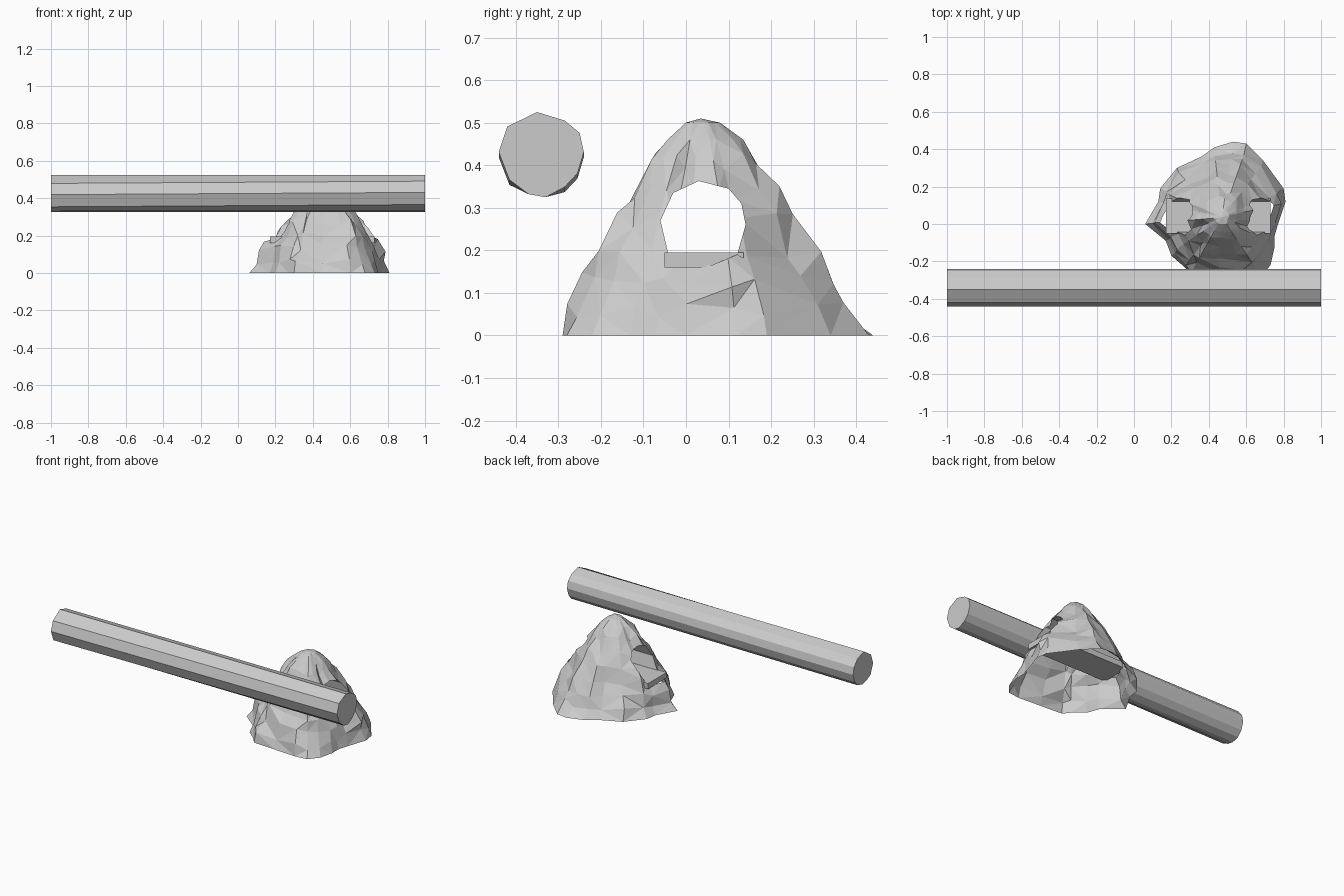
import bpy, bmesh, random
from mathutils import Vector

if "Cube" in bpy.data.objects:
    bpy.data.objects.remove(bpy.data.objects["Cube"])

random.seed(4)


def finish(bm, name):
    mesh = bpy.data.meshes.new(name)
    bm.to_mesh(mesh)
    bm.free()
    obj = bpy.data.objects.new(name, mesh)
    bpy.context.collection.objects.link(obj)
    return obj


# Rock mound: footprint rings shrinking towards the peak, open underneath
footprint = [(.06, 0), (.13, .12), (.14, .19), (.23, .30), (.36, .36), (.43, .41),
             (.53, .44), (.60, .43), (.69, .34), (.80, .19), (.81, .12), (.77, 0),
             (.75, -.07), (.75, -.13), (.73, -.22), (.68, -.28), (.60, -.29),
             (.45, -.28), (.30, -.27), (.27, -.23), (.20, -.17), (.17, -.09)]
levels = [(0, 1), (.06, .93), (.13, .83), (.20, .73), (.27, .60),
          (.34, .48), (.41, .35), (.46, .24), (.50, .11)]
peak = Vector((.47, .035, 0))
bm = bmesh.new()
rings = []
for i, (z, scale) in enumerate(levels):
    ring = []
    for x, y in footprint:
        j = 0 if i == 0 else random.uniform(-.05, .045)
        p = peak + (Vector((x, y, 0)) - peak) * scale * (1 + j)
        if 0 < i < 7:
            # the flanks bulge around the openings, the back is more hollow
            if -.2 < y < .25 and 1 < i < 6:
                p.x = peak.x + (p.x - peak.x) * 1.09
            if y > .28:
                p.y = peak.y + (p.y - peak.y) * .94
            z_j = z + random.uniform(-.02, .02)
        else:
            z_j = z
        ring.append(bm.verts.new((p.x, p.y, z_j)))
    rings.append(ring)
n = len(footprint)
for a, b in zip(rings, rings[1:]):
    for k in range(n):
        m = (k + 1) % n
        bm.faces.new((a[m], a[k], b[k], b[m]))
top = bm.verts.new((peak.x, peak.y, .51))
for k in range(n):
    bm.faces.new((rings[-1][(k + 1) % n], rings[-1][k], top))
bmesh.ops.triangulate(bm, faces=bm.faces[:])

# Arched openings: clip the hole outline out of both ends of the shell
hole = [(-.04, .185), (-.06, .27), (-.03, .335), (.03, .363), (.10, .345),
        (.13, .31), (.14, .26), (.12, .19), (.06, .165), (0, .17)]
inside = set(bm.faces)
for (y0, z0), (y1, z1) in zip(hole, hole[1:] + hole[:1]):
    co, no = Vector((0, y0, z0)), Vector((0, z0 - z1, y1 - y0))
    geom = list(inside) + list({e for f in inside for e in f.edges}) \
        + list({v for f in inside for v in f.verts})
    res = bmesh.ops.bisect_plane(bm, geom=geom, plane_co=co, plane_no=no, dist=1e-5)
    faces = {g for g in res["geom"] if isinstance(g, bmesh.types.BMFace)} \
        | {f for f in inside if f.is_valid}
    inside = {f for f in faces if (f.calc_center_median() - co).dot(no) < 0}
bmesh.ops.delete(bm, geom=list(inside), context='FACES')

# Tunnel lining: the rims of both openings run inwards and meet in the middle
rim = [e for e in bm.edges if e.is_boundary and max(v.co.z for v in e.verts) > .19]
res = bmesh.ops.extrude_edge_only(bm, edges=rim)
for v in res["geom"]:
    if isinstance(v, bmesh.types.BMVert):
        v.co.x = .46
bmesh.ops.recalc_face_normals(bm, faces=bm.faces[:])
finish(bm, "rock_mound")

# Flat floor slab running through the openings
bm = bmesh.new()
bmesh.ops.create_cube(bm, size=1)
for v in bm.verts:
    v.co = Vector((.45 + v.co.x * .56, .0425 + v.co.y * .185, .1775 + v.co.z * .035))
finish(bm, "tunnel_floor")

# Long log with a slightly irregular many-sided section
section = [(-.35, .525), (-.285, .505), (-.25, .47), (-.24, .425), (-.255, .375),
           (-.285, .343), (-.33, .325), (-.37, .332), (-.415, .36), (-.44, .425),
           (-.42, .485)]
bm = bmesh.new()
ends = []
for x in (-1, 1):
    ends.append([bm.verts.new((x, y, z + (.006 * x if .34 < z < .5 else 0)))
                 for y, z in section])
    bm.faces.new(ends[-1])
for k in range(len(section)):
    m = (k + 1) % len(section)
    bm.faces.new((ends[0][k], ends[0][m], ends[1][m], ends[1][k]))
bmesh.ops.recalc_face_normals(bm, faces=bm.faces[:])
finish(bm, "log")
